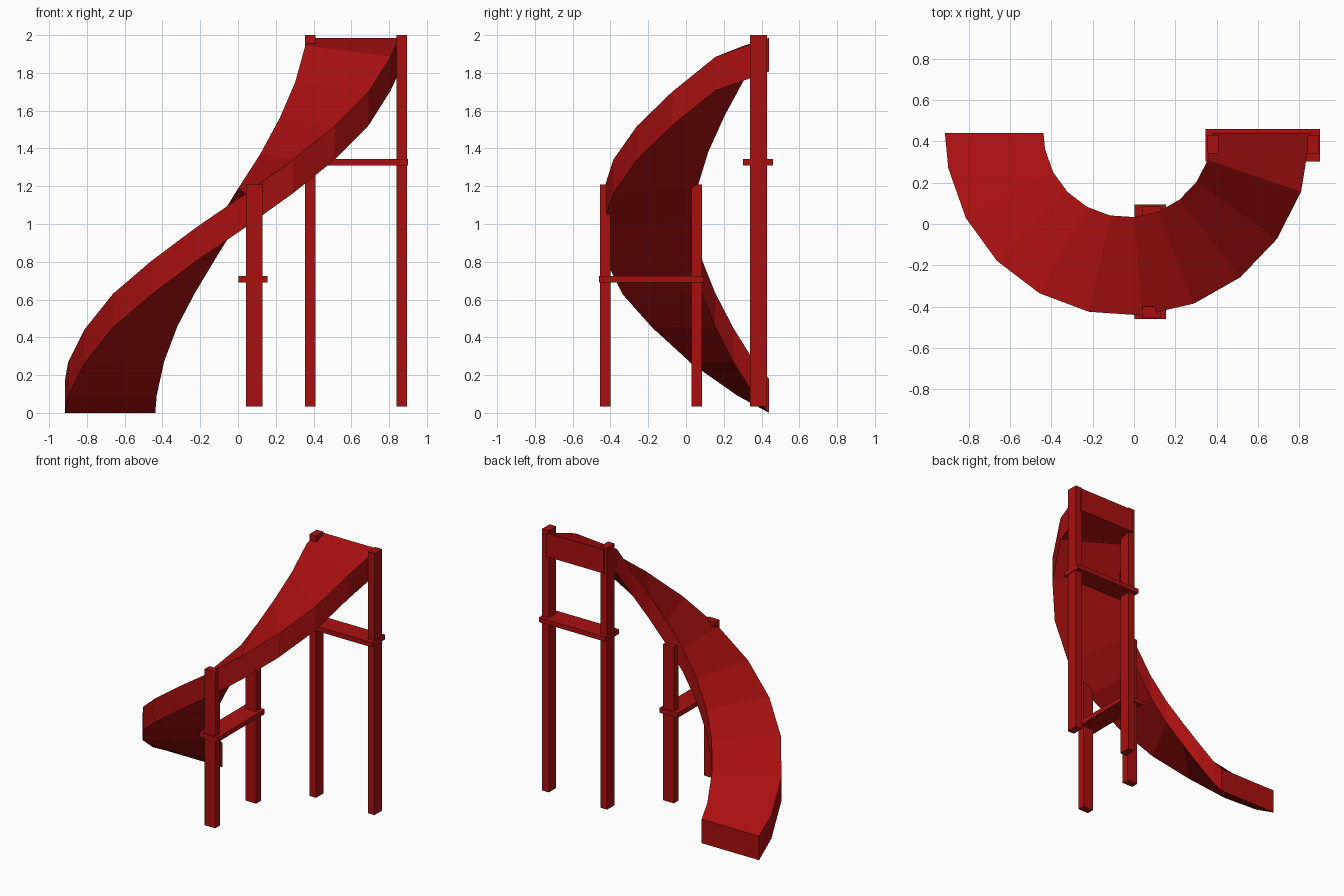
import bpy
import bmesh
from math import cos, sin, radians

default_cube = bpy.data.objects.get("Cube")
if default_cube:
    bpy.data.objects.remove(default_cube, do_unlink=True)

# Single painted red finish
red = bpy.data.materials.new("red paint")
red.use_nodes = True
red_colour = (0.4, 0.005, 0.005, 1)
red.diffuse_color = red_colour
red.node_tree.nodes["Principled BSDF"].inputs["Base Color"].default_value = red_colour


def make_object(name, bm):
    bmesh.ops.recalc_face_normals(bm, faces=bm.faces)
    mesh = bpy.data.meshes.new(name)
    bm.to_mesh(mesh)
    bm.free()
    mesh.materials.append(red)
    obj = bpy.data.objects.new(name, mesh)
    bpy.context.collection.objects.link(obj)
    return obj


def make_box(name, x_range, y_range, z_range):
    bm = bmesh.new()
    bmesh.ops.create_cube(bm, size=1)
    for vert in bm.verts:
        for axis, (low, high) in enumerate((x_range, y_range, z_range)):
            vert.co[axis] = low if vert.co[axis] < 0 else high
    return make_object(name, bm)


# Curved chute: a solid rectangular section swept down a half turn
centre_x, centre_y = -0.03, 0.44
outer_radius, inner_radius = 0.885, 0.408
thickness = 0.178
angles = [0] + [11 + 16.7 * step for step in range(10)] + [180]
outer_heights = [0.18, 0.27, 0.44, 0.63, 0.805, 0.985, 1.16, 1.34, 1.52, 1.70, 1.885, 1.985]
inner_heights = [0.18, 0.27, 0.45, 0.635, 0.815, 1.0, 1.19, 1.37, 1.56, 1.75, 1.945, 1.985]

bm = bmesh.new()
sections = []
for angle, outer_top, inner_top in zip(angles, outer_heights, inner_heights):
    turn = radians(angle)
    section = []
    for radius, top in ((outer_radius, outer_top), (inner_radius, inner_top)):
        x = centre_x - radius * cos(turn)
        y = centre_y - radius * sin(turn)
        pair = [bm.verts.new((x, y, top)), bm.verts.new((x, y, max(top - thickness, 0)))]
        section += pair if radius == outer_radius else pair[::-1]
    sections.append(section)

for lower, upper in zip(sections, sections[1:]):
    for i in range(4):
        j = (i + 1) % 4
        bm.faces.new((lower[i], lower[j], upper[j], upper[i]))
bm.faces.new(sections[0])
bm.faces.new(sections[-1])
for vert in sections[0]:
    vert.co.z = 0 if vert.co.z < thickness / 2 else vert.co.z
make_object("curved_chute", bm)

# Tall support frame at the entrance
for side, x_range in (("right", (0.355, 0.41)), ("left", (0.84, 0.895))):
    make_box(side + "_tall_post", x_range, (0.34, 0.428), (0.035, 2.0))
make_box("tall_crossbeam", (0.345, 0.9), (0.303, 0.46), (1.31, 1.345))

# Short support frame under the middle of the chute
for side, y_range in (("front", (-0.455, -0.4)), ("back", (0.03, 0.085))):
    make_box(side + "_short_post", (0.042, 0.13), y_range, (0.035, 1.208))
make_box("short_crossbeam", (0.003, 0.155), (-0.46, 0.095), (0.69, 0.725))
